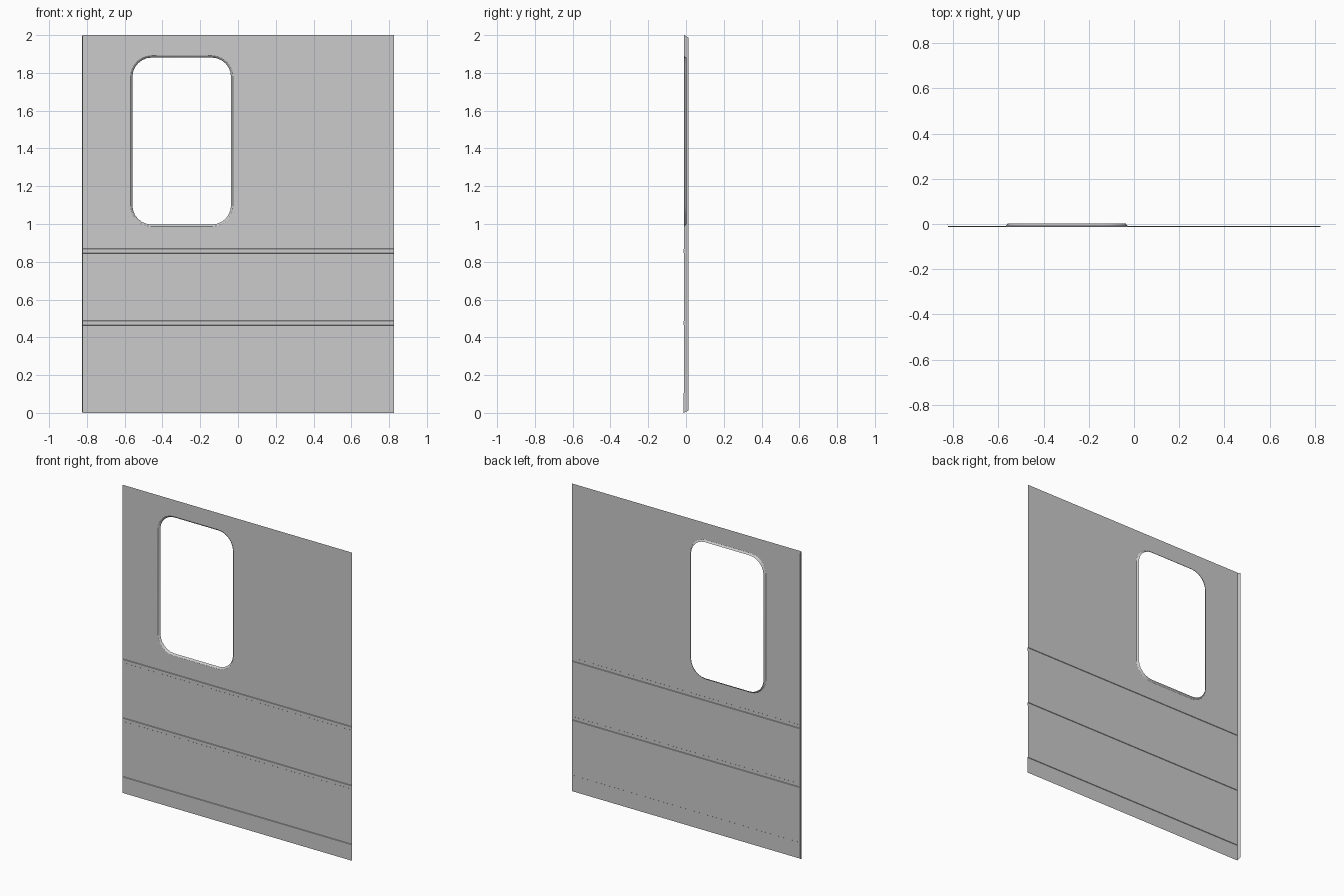
import bpy, bmesh, math

if "Cube" in bpy.data.objects:
    bpy.data.objects.remove(bpy.data.objects["Cube"])

XL, XR = -0.823, 0.8265       # panel edges
XF, YF = -0.8265, 0.0125      # outer edge of the side flange
YP, YO = -0.0095, -0.0125     # panel plane and raised rib plane


def make_object(name, bm):
    bmesh.ops.remove_doubles(bm, verts=bm.verts, dist=1e-5)
    mesh = bpy.data.meshes.new(name)
    bm.to_mesh(mesh)
    bm.free()
    obj = bpy.data.objects.new(name, mesh)
    bpy.context.collection.objects.link(obj)
    return obj


def rounded_rect(x0, x1, z0, z1, r, y, seg=6):
    pts = []
    for cx, cz, a0 in ((x1 - r, z1 - r, 0), (x0 + r, z1 - r, 90),
                       (x0 + r, z0 + r, 180), (x1 - r, z0 + r, 270)):
        for i in range(seg + 1):
            a = math.radians(a0 + 90 * i / seg)
            pts.append((cx + r * math.cos(a), y, cz + r * math.sin(a)))
    return pts


def strip(bm, a, b, closed=False):
    va = [bm.verts.new(p) for p in a]
    vb = [bm.verts.new(p) for p in b]
    n = len(va)
    for i in range(n if closed else n - 1):
        j = (i + 1) % n
        bm.faces.new((va[i], va[j], vb[j], vb[i]))


outer = (-0.57, -0.026, 0.986, 1.892)
inner = (-0.559, -0.037, 0.997, 1.881)

# Upper wall sheet with the window opening
bm = bmesh.new()
edges = []
for loop in ([(XL, YP, 0.87), (XR, YP, 0.87), (XR, YP, 2), (XL, YP, 2)],
             rounded_rect(*outer, 0.112, YP)):
    vs = [bm.verts.new(p) for p in loop]
    edges += [bm.edges.new((vs[i], vs[(i + 1) % len(vs)])) for i in range(len(vs))]
bmesh.ops.triangle_fill(bm, use_beauty=True, use_dissolve=False,
                        edges=edges, normal=(0, -1, 0))
make_object("upper_wall", bm)

# Lower wall sheet with two raised ribs and a raised skirting
profile = [(YP, 0.87)]
for top in (0.87, 0.488):
    profile += [(YP, top), (YO, top - 0.002), (YO, top - 0.023), (YP, top - 0.025)]
profile += [(YP, 0.106), (YO, 0.104), (YO, 0.0)]
profile = profile[1:]
bm = bmesh.new()
strip(bm, [(XL, y, z) for y, z in profile], [(XR, y, z) for y, z in profile])
make_object("lower_wall", bm)

# Folded side flange, mitred at top and bottom
bm = bmesh.new()
edge = [(YP, 2.0)] + profile
strip(bm, [(XL, y, z) for y, z in edge],
      [(XF, YF, min(max(z, 0.012), 1.988)) for y, z in edge])
make_object("side_flange", bm)

# Recessed window rim
bm = bmesh.new()
rings = [rounded_rect(*outer, 0.112, YP),
         rounded_rect(*[(o + i) / 2 for o, i in zip(outer, inner)], 0.107, -0.006),
         rounded_rect(*inner, 0.102, 0.002)]
for a, b in zip(rings, rings[1:]):
    strip(bm, a, b, True)
rim = make_object("window_rim", bm)
rim.select_set(True)
bpy.context.view_layer.objects.active = rim
bpy.ops.object.shade_smooth_by_angle(angle=math.radians(30))
